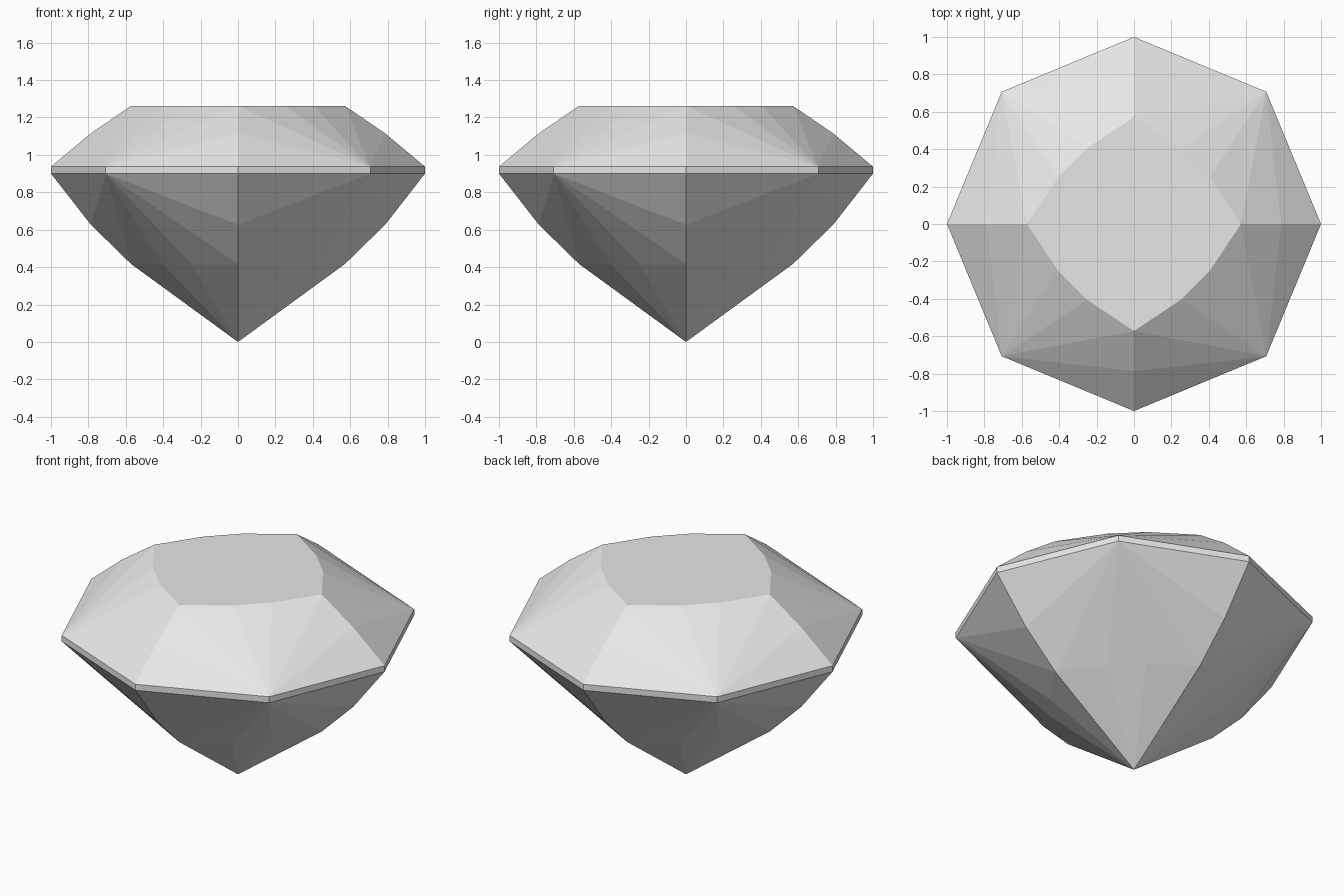
import bpy
import bmesh
from math import pi, sqrt
from mathutils import Matrix, Vector

default_cube = bpy.data.objects.get("Cube")
if default_cube:
    bpy.data.objects.remove(default_cube, do_unlink=True)

# Heights of the cut
GIRDLE_LOW, GIRDLE_HIGH = 0.90, 0.937
DIAG = sqrt(0.5)

# Rim of the table and of the lower break, for one quarter turn
RIM = [(0.572, 0), (0.405, 0.25), (0.25, 0.405), (0, 0.572)]


def make_material(name, rgb):
    mat = bpy.data.materials.new(name)
    mat.use_nodes = True
    mat.diffuse_color = (*rgb, 1)
    mat.node_tree.nodes["Principled BSDF"].inputs["Base Color"].default_value = (*rgb, 1)
    return mat


def corner_fan(bm, turn, girdle_z, mid_z, rim_z):
    """Triangles fanning from a diagonal girdle corner to the inner rim."""
    path = [(1, 0, girdle_z), (0.787, 0, mid_z)]
    path += [(x, y, rim_z) for x, y in RIM]
    path += [(0, 0.787, mid_z), (0, 1, girdle_z)]
    corner = (DIAG, DIAG, girdle_z)
    for a, b in zip(path, path[1:]):
        add_face(bm, turn, [corner, a, b])


def add_face(bm, turn, points):
    bm.faces.new([bm.verts.new(turn @ Vector(p)) for p in points])


bm = bmesh.new()
for quarter in range(4):
    turn = Matrix.Rotation(quarter * pi / 2, 3, "Z")
    # Crown facets
    corner_fan(bm, turn, GIRDLE_HIGH, 1.115, 1.262)
    # Pavilion facets, then the lower ones that meet at the point
    corner_fan(bm, turn, GIRDLE_LOW, 0.627, 0.417)
    for a, b in zip(RIM, RIM[1:]):
        add_face(bm, turn, [(*a, 0.417), (*b, 0.417), (0, 0, 0)])
    # Girdle band
    for a, b in [((1, 0), (DIAG, DIAG)), ((DIAG, DIAG), (0, 1))]:
        add_face(bm, turn, [(*a, GIRDLE_LOW), (*b, GIRDLE_LOW),
                            (*b, GIRDLE_HIGH), (*a, GIRDLE_HIGH)])

# Weld the quarters and close the flat table on top
bmesh.ops.remove_doubles(bm, verts=bm.verts, dist=0.001)
bmesh.ops.holes_fill(bm, edges=[e for e in bm.edges if e.is_boundary], sides=0)
bmesh.ops.recalc_face_normals(bm, faces=bm.faces)

mesh = bpy.data.meshes.new("cut_gem")
bm.to_mesh(mesh)
bm.free()
mesh.materials.append(make_material("pale_grey", (0.8, 0.8, 0.8)))
gem = bpy.data.objects.new("cut_gem", mesh)
bpy.context.collection.objects.link(gem)
